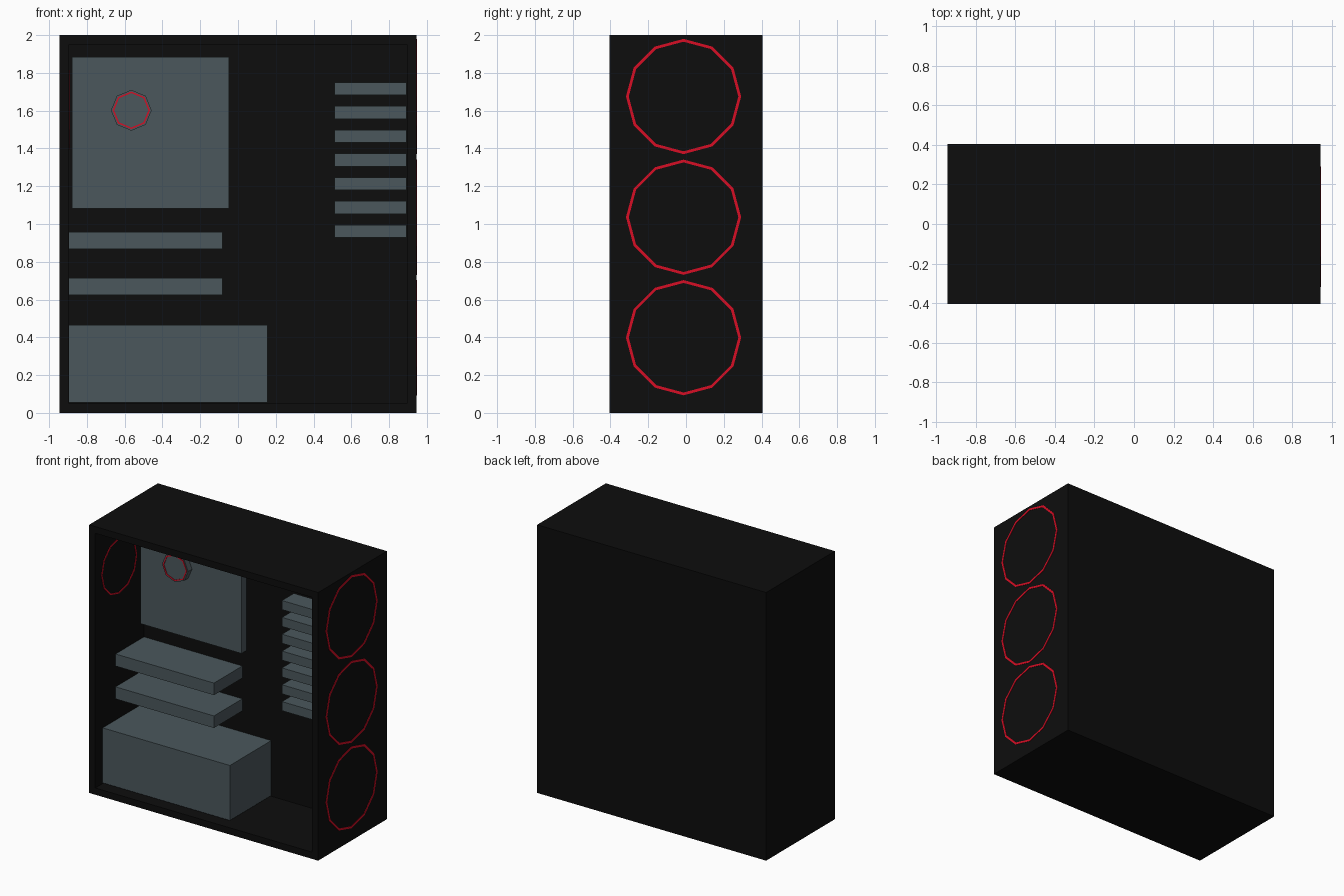
import bpy, bmesh, math
from mathutils import Matrix, Vector

if "Cube" in bpy.data.objects:
    bpy.data.objects.remove(bpy.data.objects["Cube"])


def material(name, rgb):
    m = bpy.data.materials.new(name)
    m.diffuse_color = (*rgb, 1)
    m.use_nodes = True
    m.node_tree.nodes["Principled BSDF"].inputs["Base Color"].default_value = m.diffuse_color
    return m


BLACK = material("matte black", (0.004, 0.004, 0.004))
GREY = material("slate grey", (0.070, 0.096, 0.107))
RED = material("bright red", (0.68, 0.004, 0.018))


def finish(bm, name, mat):
    bmesh.ops.recalc_face_normals(bm, faces=bm.faces)
    me = bpy.data.meshes.new(name)
    bm.to_mesh(me)
    bm.free()
    me.materials.append(mat)
    ob = bpy.data.objects.new(name, me)
    bpy.context.collection.objects.link(ob)
    return ob


def box_bm(lo, hi):
    bm = bmesh.new()
    bmesh.ops.create_cube(bm, size=1)
    lo, hi = Vector(lo), Vector(hi)
    for v in bm.verts:
        v.co = (lo + hi) / 2 + v.co * (hi - lo)
    return bm


def box(name, lo, hi, mat):
    return finish(box_bm(lo, hi), name, mat)


def ring(name, centre, axis, sides, r_out, r_in, thick, mat):
    """Flat polygonal ring; starts at centre and grows along axis."""
    bm = bmesh.new()
    rot = Vector((0, 0, 1)).rotation_difference(Vector(axis)).to_matrix()
    loops = []
    for r, h in ((r_out, 0), (r_out, thick), (r_in, thick), (r_in, 0)):
        loops.append([bm.verts.new(Vector(centre) + rot @ Vector((
            r * math.cos(math.tau * i / sides), r * math.sin(math.tau * i / sides), h)))
            for i in range(sides)])
    for a, b in zip(loops, loops[1:] + loops[:1]):
        for i in range(sides):
            j = (i + 1) % sides
            bm.faces.new((a[i], a[j], b[j], b[i]))
    return finish(bm, name, mat)


# Case shell: a block whose front is inset and pushed in to form the open bay
WALL, BACK = 0.05, 0.17
bm = box_bm((-0.945, -0.405, 0), (0.945, 0.405, 2))
bm.normal_update()
front = min(bm.faces, key=lambda f: f.calc_center_median().y)
bmesh.ops.inset_region(bm, faces=[front], thickness=WALL, use_even_offset=True)
pushed = bmesh.ops.extrude_discrete_faces(bm, faces=[front])["faces"][0]
for v in pushed.verts:
    v.co.y = BACK
finish(bm, "case_shell", BLACK)

# Mainboard on the inner back wall
box("mainboard", (-0.88, 0.11, 1.083), (-0.048, BACK, 1.885), GREY)

# Processor cooler: octagonal drum with a red ring
bm = bmesh.new()
bmesh.ops.create_cone(bm, cap_ends=True, segments=8, radius1=0.108, radius2=0.108,
                      depth=0.05)
bmesh.ops.rotate(bm, verts=bm.verts, matrix=Matrix.Rotation(math.pi / 2, 3, 'X'))
# keep a corner on the vertical and horizontal axes
a = max(bm.verts, key=lambda v: v.co.z).co
bmesh.ops.rotate(bm, verts=bm.verts,
                 matrix=Matrix.Rotation(math.atan2(a.x, a.z), 3, 'Y').inverted())
bmesh.ops.translate(bm, verts=bm.verts, vec=(-0.565, 0.09, 1.602))
finish(bm, "cooler_drum", GREY)
ring("cooler_ring", (-0.565, 0.065, 1.602), (0, -1, 0), 8, 0.099, 0.091, 0.004, RED)

# Two expansion cards
for i, z in enumerate((0.868, 0.623)):
    box(f"expansion_card_{i + 1}", (-0.897, -0.165, z), (-0.083, BACK, z + 0.09), GREY)

# Power supply on the floor
box("power_supply", (-0.897, -0.317, 0.055), (0.155, BACK, 0.465), GREY)

# Stack of drives
for i in range(7):
    top = 1.75 - i * 0.1257
    box(f"drive_{i + 1}", (0.51, -0.21, top - 0.068), (0.893, -0.07, top), GREY)

# Fan rings: three outside on the right, one inside on the left wall
for i, z in enumerate((0.398, 1.036, 1.675)):
    ring(f"front_fan_ring_{i + 1}", (0.943, -0.013, z), (1, 0, 0), 12,
         0.305, 0.290, 0.005, RED)
ring("rear_fan_ring", (-0.896, -0.125, 1.605), (1, 0, 0), 12, 0.21, 0.20, 0.005, RED)
